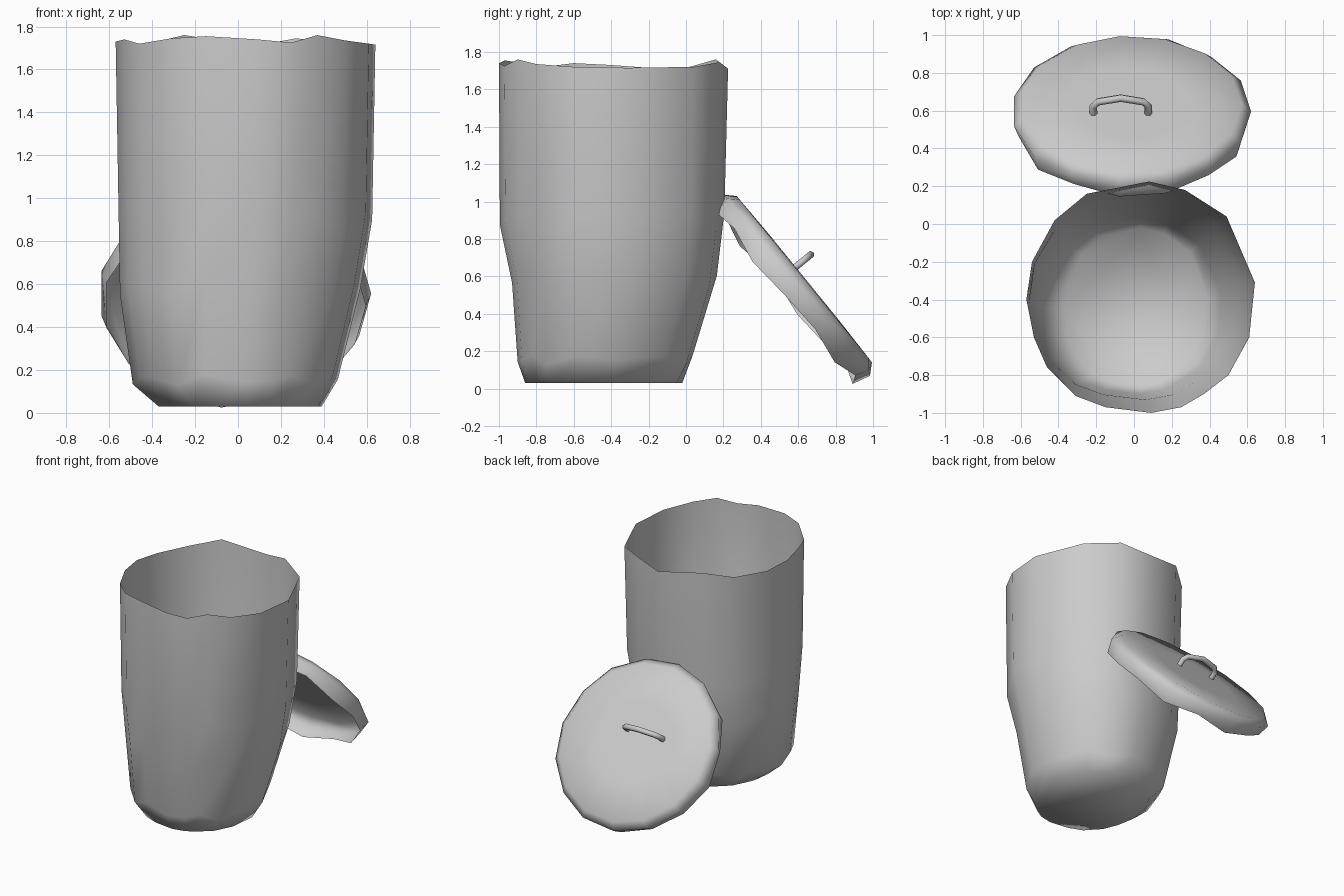
import bpy, bmesh
from math import cos, sin, pi
from mathutils import Matrix, Vector

if "Cube" in bpy.data.objects:
    bpy.data.objects.remove(bpy.data.objects["Cube"])


def loft(name, rings, cap_first=False, cap_last=False, matrix=Matrix()):
    """Skin a stack of equal-length rings, bottom to top, anticlockwise."""
    bm = bmesh.new()
    loops = [[bm.verts.new(p) for p in ring] for ring in rings]
    n = len(loops[0])
    for a, b in zip(loops, loops[1:]):
        for i in range(n):
            j = (i + 1) % n
            bm.faces.new((a[i], a[j], b[j], b[i]))
    if cap_first:
        bm.faces.new(loops[0][::-1])
    if cap_last:
        bm.faces.new(loops[-1])
    me = bpy.data.meshes.new(name)
    bm.to_mesh(me)
    bm.free()
    me.polygons.foreach_set("use_smooth", [True] * len(me.polygons))
    ob = bpy.data.objects.new(name, me)
    ob.matrix_world = matrix
    bpy.context.collection.objects.link(ob)
    return ob


# Bin: uneven rim outline (x, y, z), squeezed into a smaller box at each lower level
rim = [(0.64, -0.31, 1.715), (0.49, 0.04, 1.72), (0.27, 0.18, 1.745), (0.08, 0.225, 1.71),
       (-0.25, 0.16, 1.76), (-0.42, 0.02, 1.72), (-0.54, -0.2, 1.715), (-0.57, -0.4, 1.73),
       (-0.53, -0.6, 1.74), (-0.46, -0.76, 1.72), (-0.31, -0.91, 1.745), (-0.15, -0.97, 1.755),
       (0.09, -1.0, 1.74), (0.25, -0.97, 1.725), (0.37, -0.9, 1.76), (0.5, -0.8, 1.735),
       (0.61, -0.6, 1.72)]
# level: z, x min, x max, y min, y max, wobble
levels = [(0.03, -0.37, 0.39, -0.86, -0.02, 0.0),
          (0.155, -0.49, 0.465, -0.9, 0.035, 0.025),
          (0.58, -0.55, 0.57, -0.93, 0.165, 0.03),
          (0.90, -0.555, 0.625, -0.995, 0.205, 0.05)]
rings = []
for z, x0, x1, y0, y1, wob in levels:
    rings.append([(x0 + (x + 0.57) / 1.21 * (x1 - x0),
                   y0 + (y + 1.0) / 1.225 * (y1 - y0),
                   z + wob * sin(i * 2.4)) for i, (x, y, _) in enumerate(rim)])
rings.append(rim)
loft("bin_body", rings, cap_first=True)

# Lid: shallow cap, open underneath, leaning on the back of the bin
lean = Matrix.Translation((-0.015, 0.635, 0.587)) @ Matrix.Rotation(-0.888, 4, 'X')
SIDES = 15


def lid_ring(r, w, wob=0.0):
    return [(r * cos(2 * pi * i / SIDES), r * sin(2 * pi * i / SIDES) * 0.985,
             w + wob * sin(i * 2.6)) for i in range(SIDES)]


loft("lid", [lid_ring(0.61, -0.138, 0.022), lid_ring(0.635, -0.05, 0.008),
             lid_ring(0.585, -0.003), lid_ring(0.3, 0.002)], cap_last=True, matrix=lean)

# Handle: small round bar bent over the lid
path = [(-0.2, -0.01), (-0.2, 0.05), (-0.175, 0.08), (-0.055, 0.105),
        (0.065, 0.08), (0.09, 0.05), (0.09, -0.01)]
cu = bpy.data.curves.new("lid_handle", 'CURVE')
cu.dimensions = '3D'
cu.bevel_depth = 0.021
cu.bevel_resolution = 1
cu.use_fill_caps = True
sp = cu.splines.new('POLY')
sp.points.add(len(path) - 1)
for p, (u, w) in zip(sp.points, path):
    p.co = (u, -0.08, w, 1)
handle = bpy.data.objects.new("lid_handle", cu)
handle.matrix_world = lean
bpy.context.collection.objects.link(handle)
